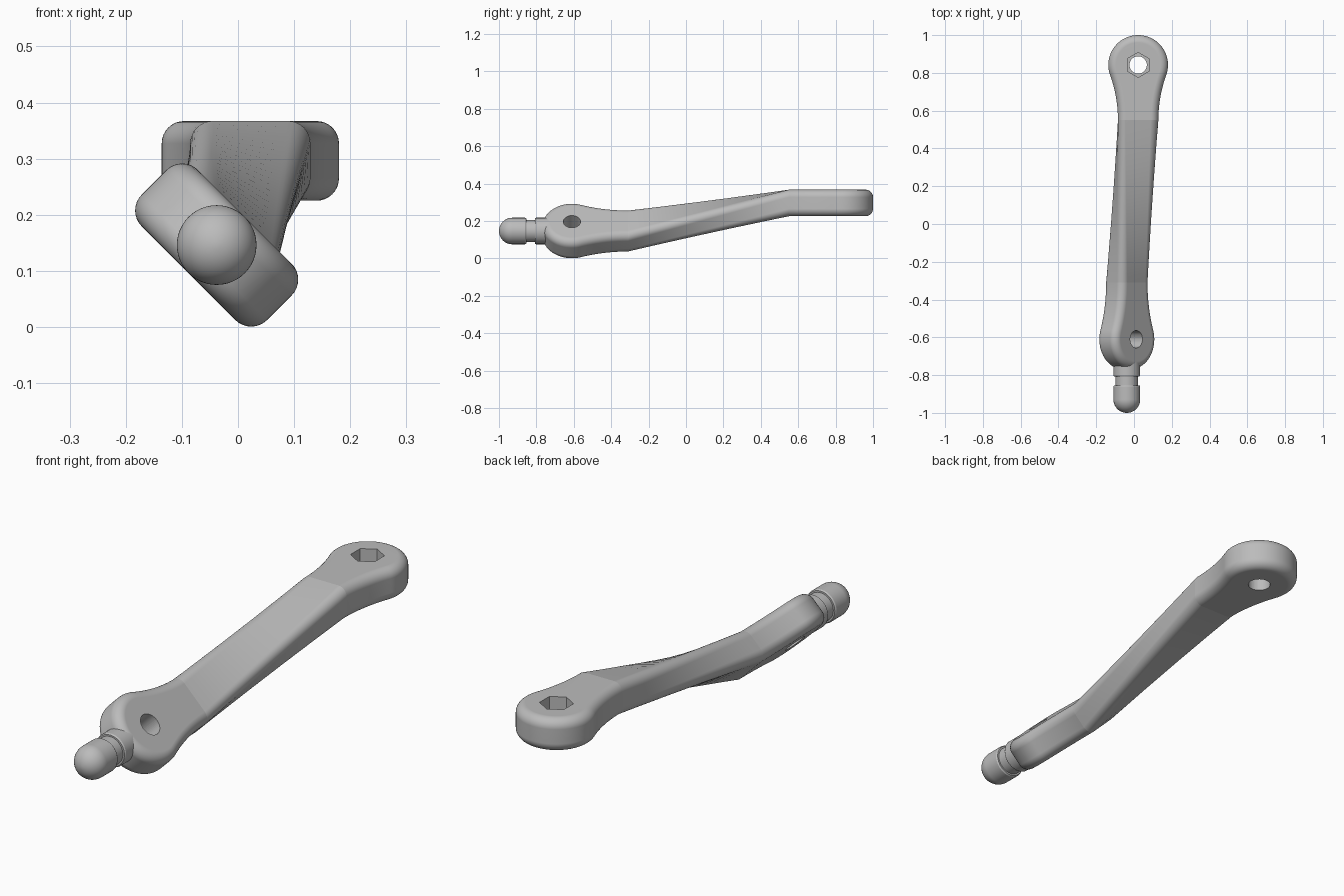
import bpy, bmesh
from math import pi, sin, cos, atan2, hypot, radians
from mathutils import Vector, Matrix

if "Cube" in bpy.data.objects:
    bpy.data.objects.remove(bpy.data.objects["Cube"])

HEAD_R, NECK_W, HALF_T, FILLET = 0.158, 0.107, 0.071, 0.04
TILT = radians(45)
BACK, BACK_NECK = Vector((0.022, 0.842, 0.296)), 0.55
FRONT, FRONT_NECK = Vector((-0.038, -0.61, 0.146)), -0.31

grey = bpy.data.materials.new("grey metal")
grey.use_nodes = True
grey.diffuse_color = (0.5, 0.5, 0.5, 1)
grey.node_tree.nodes["Principled BSDF"].inputs["Base Color"].default_value = (0.5, 0.5, 0.5, 1)

# Edge profile from top to bottom: (inset from the outline, height)
STEPS = 8
upper = [(FILLET * (1 - sin(a)), HALF_T - FILLET * (1 - cos(a)))
         for a in (i * pi / 2 / STEPS for i in range(STEPS + 1))]
EDGE = upper + [(d, -h) for d, h in reversed(upper)]


def outline(length):
    """Points and normals from one side of the neck around the round head."""
    gap = HEAD_R - NECK_W
    big = (NECK_W ** 2 + length ** 2 - HEAD_R ** 2) / (2 * gap)
    cx = NECK_W + big
    turn = atan2(length, cx)
    side = []
    for i in range(13):
        a = turn * i / 12
        side.append((Vector((cx - big * cos(a), -length + big * sin(a))),
                     Vector((cos(a), -sin(a)))))
    for i in range(1, 33):
        a = -turn + (pi / 2 + turn) * i / 32
        n = Vector((cos(a), sin(a)))
        side.append((n * HEAD_R, n))
    flip = [(Vector((-p.x, p.y)), Vector((-n.x, n.y))) for p, n in side[-2::-1]]
    return side + flip


def place(center, tilt, u, y, h):
    """Put a local width and height into the tilted frame."""
    return Vector((center.x + u * cos(tilt) + h * sin(tilt), y,
                   center.z - u * sin(tilt) + h * cos(tilt)))


def add_head(bm, center, neck_y, tilt):
    way = 1 if center.y > neck_y else -1
    rows = []
    for p, n in outline(abs(center.y - neck_y)):
        row = []
        for inset, h in EDGE:
            q = p - n * inset
            row.append(bm.verts.new(place(center, tilt, q.x, center.y + way * q.y, h)))
        rows.append(row)
    for a, b in zip(rows, rows[1:]):
        for i in range(len(EDGE) - 1):
            bm.faces.new((a[i], b[i], b[i + 1], a[i + 1]))
    bm.faces.new([r[0] for r in rows])
    bm.faces.new([r[-1] for r in rows])


def ring(center, tilt, y):
    """Rounded rectangle cross-section of the arm."""
    right = [place(center, tilt, NECK_W - d, y, h) for d, h in EDGE]
    left = [place(center, tilt, d - NECK_W, y, h) for d, h in reversed(EDGE)]
    return right + left


# Lever arm: two round heads joined by a twisted straight-sided shank
bm = bmesh.new()
add_head(bm, BACK, BACK_NECK, 0)
add_head(bm, FRONT, FRONT_NECK, TILT)
start, end = ring(BACK, 0, BACK_NECK), ring(FRONT, TILT, FRONT_NECK)
SEGMENTS = 20
loops = [[bm.verts.new(a.lerp(b, k / SEGMENTS)) for a, b in zip(start, end)]
         for k in range(SEGMENTS + 1)]
for a, b in zip(loops, loops[1:]):
    for i in range(len(a)):
        j = (i + 1) % len(a)
        bm.faces.new((a[i], a[j], b[j], b[i]))
bmesh.ops.remove_doubles(bm, verts=bm.verts, dist=0.0001)
bmesh.ops.recalc_face_normals(bm, faces=bm.faces)
for e in bm.edges:
    for y in (BACK_NECK, FRONT_NECK):
        if all(abs(v.co.y - y) < 0.0005 for v in e.verts):
            e.smooth = False
mesh = bpy.data.meshes.new("lever_arm")
bm.to_mesh(mesh)
bm.free()
arm = bpy.data.objects.new("lever_arm", mesh)
bpy.context.collection.objects.link(arm)
mesh.materials.append(grey)


def cut(sides, radius, depth, location, tilt=0):
    """Subtract a prism from the arm."""
    bpy.ops.mesh.primitive_cylinder_add(vertices=sides, radius=radius, depth=depth,
                                        location=location, rotation=(0, tilt, 0))
    cutter = bpy.context.object
    cutter.hide_render = True
    cutter.data.materials.append(grey)
    mod = arm.modifiers.new("hole", "BOOLEAN")
    mod.operation, mod.solver, mod.object = "DIFFERENCE", "EXACT", cutter
    bpy.context.view_layer.objects.active = arm
    bpy.ops.object.modifier_apply(modifier=mod.name)
    bpy.data.objects.remove(cutter)


# Bolt hole with hexagonal pocket in the back head, cross hole in the front head
cut(48, 0.046, 0.4, BACK)
cut(6, 0.066, 0.2, BACK + Vector((0, 0, 0.09)))
cut(48, 0.046, 0.4, FRONT, TILT)

# Grooved pin with a domed tip
PIN_R, GROOVE_R, TIP = 0.071, 0.06, -1.0
profile = [(PIN_R * sin(a), TIP + PIN_R * (1 - cos(a)))
           for a in (i * pi / 2 / 14 for i in range(15))]
profile += [(PIN_R, -0.86), (PIN_R - 0.004, -0.854), (GROOVE_R, -0.854),
            (GROOVE_R, -0.808), (PIN_R - 0.004, -0.808), (PIN_R, -0.802),
            (PIN_R, -0.70), (0, -0.70)]
bm = bmesh.new()
verts = [bm.verts.new((r, y, 0)) for r, y in profile]
edges = [bm.edges.new(pair) for pair in zip(verts, verts[1:])]
bmesh.ops.spin(bm, geom=verts + edges, cent=(0, 0, 0), axis=(0, 1, 0),
               angle=2 * pi, steps=48)
bmesh.ops.remove_doubles(bm, verts=bm.verts, dist=0.0001)
bmesh.ops.recalc_face_normals(bm, faces=bm.faces)
mesh = bpy.data.meshes.new("domed_pin")
bm.to_mesh(mesh)
bm.free()
pin = bpy.data.objects.new("domed_pin", mesh)
bpy.context.collection.objects.link(pin)
pin.location = (FRONT.x, 0, FRONT.z)
mesh.materials.append(grey)

# Smooth shading with crisp edges
for obj in (arm, pin):
    bpy.ops.object.select_all(action="DESELECT")
    obj.select_set(True)
    bpy.context.view_layer.objects.active = obj
    bpy.ops.object.shade_smooth_by_angle(angle=radians(30))
    weighted = obj.modifiers.new("weighted normals", "WEIGHTED_NORMAL")
    weighted.keep_sharp = True
